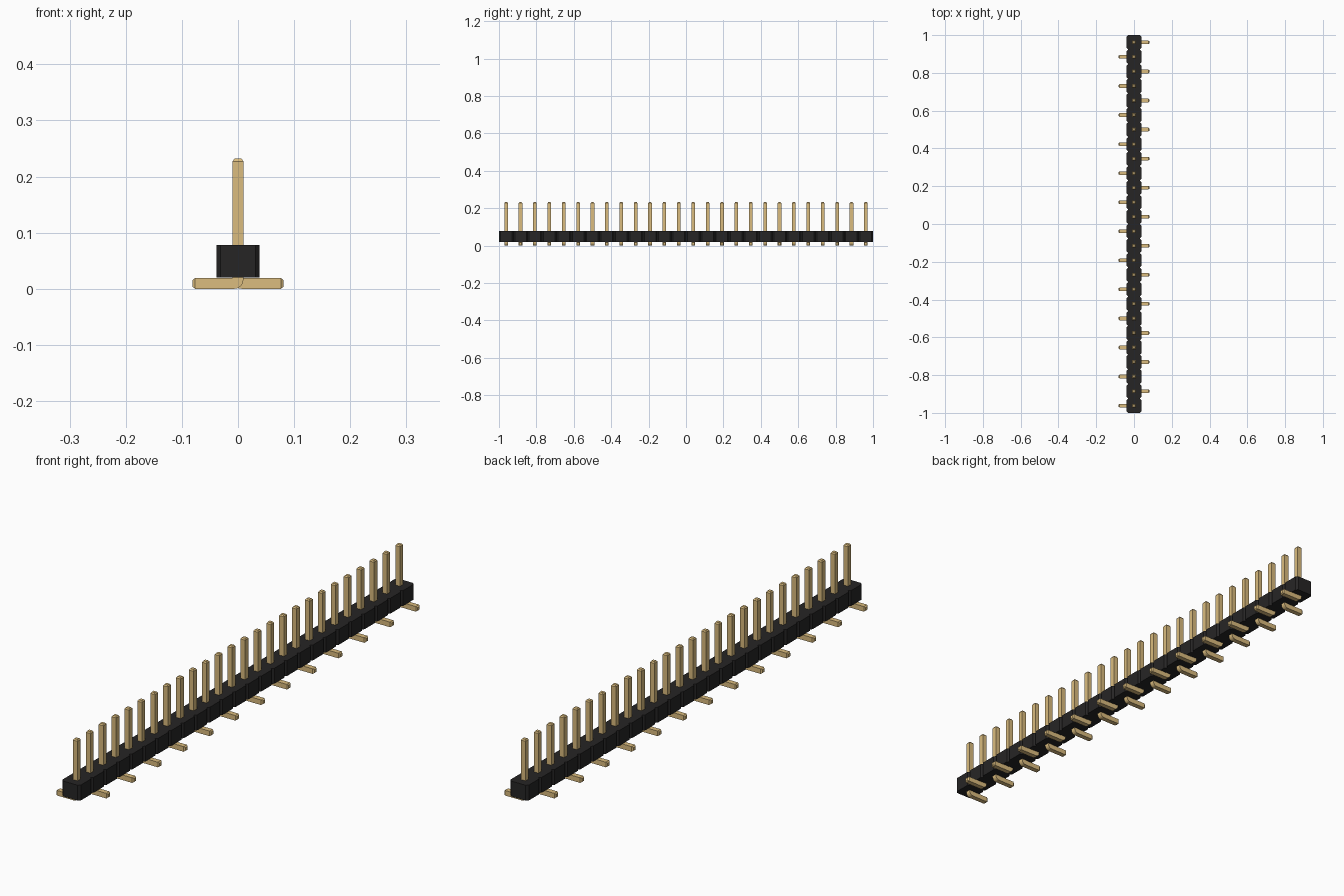
import bpy
import bmesh
import math

if "Cube" in bpy.data.objects:
    bpy.data.objects.remove(bpy.data.objects["Cube"], do_unlink=True)

COUNT = 26
PITCH = 2 / COUNT
HALF = PITCH / 2           # half width of the housing
NOTCH = PITCH / 10         # corner chamfer of each housing segment
W = PITCH / 4              # square pin thickness
TIP = W / 4                # chamfer at the pin ends
BASE, TOP = 0.02, 0.078    # housing bottom and top
PIN_TOP, REACH = 0.232, 0.081


def material(name, rgb):
    m = bpy.data.materials.new(name)
    m.use_nodes = True
    m.diffuse_color = (*rgb, 1)
    m.node_tree.nodes["Principled BSDF"].inputs["Base Color"].default_value = (*rgb, 1)
    return m


def extruded_mesh(name, points, offset, mat, cap_normals=()):
    """Extrude a closed outline; chamfer the end faces that point along cap_normals."""
    bm = bmesh.new()
    face = bm.faces.new([bm.verts.new(p) for p in points])
    new = bmesh.ops.extrude_face_region(bm, geom=[face])["geom"]
    bmesh.ops.translate(bm, vec=offset, verts=[v for v in new if isinstance(v, bmesh.types.BMVert)])
    bmesh.ops.recalc_face_normals(bm, faces=bm.faces[:])
    bm.normal_update()
    # pick only the end face lying furthest out along each direction
    for n in cap_normals:
        cap = max(bm.faces, key=lambda f: sum(a * b for a, b in zip(f.calc_center_median(), n)))
        bmesh.ops.inset_individual(bm, faces=[cap], thickness=TIP, depth=TIP)
    me = bpy.data.meshes.new(name)
    bm.to_mesh(me)
    bm.free()
    me.materials.append(mat)
    return me


def add(name, mesh, location=(0, 0, 0)):
    ob = bpy.data.objects.new(name, mesh)
    ob.location = location
    bpy.context.collection.objects.link(ob)
    return ob


black = material("black plastic", (0.0195, 0.0185, 0.0185))
gold = material("gold metal", (0.708, 0.504, 0.21))

# Housing: one notched outline along the row, extruded upwards
side = []
for i in range(COUNT):
    y = -1 + i * PITCH
    if i == 0:
        side.append((HALF - NOTCH, y))
    side += [(HALF, y + NOTCH), (HALF, y + PITCH - NOTCH), (HALF - NOTCH, y + PITCH)]
outline = side + [(-x, y) for x, y in reversed(side)]
add("housing", extruded_mesh("housing", [(x, y, BASE) for x, y in outline],
                             (0, 0, TOP - BASE), black))


# Pins: vertical post with a rounded bend into a flat foot, d is the foot direction
def pin_mesh(name, d):
    h, r = W / 2, W * 0.85
    bend = [(-h + r - r * math.cos(a), r - r * math.sin(a))
            for a in (math.radians(90 * k / 5) for k in range(6))]
    profile = [(h, W), (h, PIN_TOP - TIP), (-h, PIN_TOP - TIP)] + bend
    profile += [(REACH - TIP, 0), (REACH - TIP, W)]
    return extruded_mesh(name, [(d * x, -h, z) for x, z in profile], (0, W, 0), gold,
                         [(0, 0, 1), (d, 0, 0)])


pins = [("pin_right", pin_mesh("pin_right", -1)), ("pin_left", pin_mesh("pin_left", 1))]
for i in range(COUNT):
    name, mesh = pins[i % 2]
    add(f"{name}_{i + 1}", mesh, (0, -1 + (i + 0.5) * PITCH, 0))
